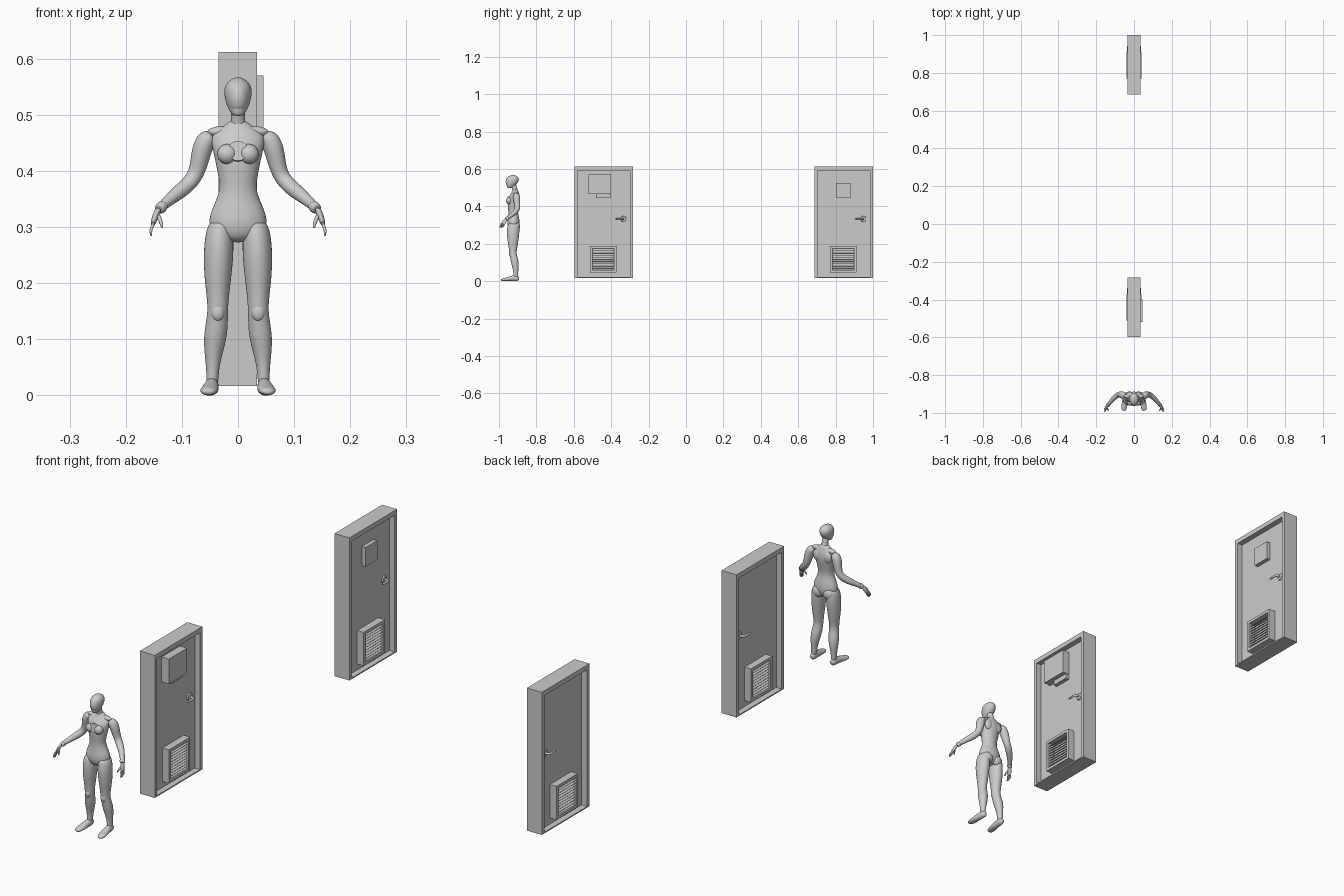
import bpy, bmesh, math
from mathutils import Vector, Matrix


def make(name, bm, smooth=False, mirror=False, subsurf=0):
    bmesh.ops.recalc_face_normals(bm, faces=bm.faces)
    me = bpy.data.meshes.new(name)
    bm.to_mesh(me)
    bm.free()
    for p in me.polygons:
        p.use_smooth = smooth
    ob = bpy.data.objects.new(name, me)
    bpy.context.collection.objects.link(ob)
    if mirror:
        ob.modifiers.new("mirror", 'MIRROR').use_mirror_merge = False
    if subsurf:
        s = ob.modifiers.new("smooth", 'SUBSURF')
        s.levels = s.render_levels = subsurf
    return ob


def add_box(bm, lo, hi):
    lo, hi = Vector(lo), Vector(hi)
    size = hi - lo
    m = Matrix.Translation((lo + hi) / 2) @ Matrix.Diagonal((*size, 1))
    bmesh.ops.create_cube(bm, size=1, matrix=m)


def box(name, lo, hi, mirror=False):
    bm = bmesh.new()
    add_box(bm, lo, hi)
    return make(name, bm, mirror=mirror)


def frame(name, x0, x1, outer, inner, mirror=False):
    """Rectangular frame in the yz plane; outer/inner = (y0, y1, z0, z1)."""
    bm = bmesh.new()
    loops = []
    for x, (a, b, c, d) in ((x0, outer), (x1, outer), (x1, inner), (x0, inner)):
        loops.append([bm.verts.new((x, y, z)) for y, z in ((a, c), (b, c), (b, d), (a, d))])
    for i in range(4):
        p, q = loops[i], loops[(i + 1) % 4]
        for j in range(4):
            k = (j + 1) % 4
            bm.faces.new((p[j], p[k], q[k], q[j]))
    return make(name, bm, mirror=mirror)


def loft(name, sections, ref=(0, 1, 0), mirror=False, n=12, subsurf=2):
    """Elliptical rings (x, y, z, width radius, depth radius) across a path."""
    bm = bmesh.new()
    pts = [Vector(s[:3]) for s in sections]
    rings = []
    for i, s in enumerate(sections):
        t = (pts[min(i + 1, len(pts) - 1)] - pts[max(i - 1, 0)]).normalized()
        if ref == "level":
            u, v = Vector((1, 0, 0)), Vector((0, 1, 0))
        else:
            u = Vector(ref).cross(t).normalized()
            v = t.cross(u)
        ring = []
        for k in range(n):
            a = 2 * math.pi * k / n
            ring.append(bm.verts.new(pts[i] + (u * math.cos(a) * s[3] + v * math.sin(a) * s[4]) * 1.04))
        rings.append(ring)
    for p, q in zip(rings, rings[1:]):
        for k in range(n):
            bm.faces.new((p[k], p[(k + 1) % n], q[(k + 1) % n], q[k]))
    bm.faces.new(rings[0])
    bm.faces.new(rings[-1])
    return make(name, bm, True, mirror, subsurf)


def ellipsoid(name, c, r, mirror=False, tilt=0):
    bm = bmesh.new()
    m = Matrix.Translation(c) @ Matrix.Rotation(tilt, 4, 'X') @ Matrix.Diagonal((*r, 1))
    bmesh.ops.create_uvsphere(bm, u_segments=24, v_segments=16, radius=1, matrix=m)
    return make(name, bm, True, mirror)


def door(tag, y, has_sign):
    w, z0, z1 = 0.314, 0.017, 0.612
    # frame and recessed leaf
    inner = (y + .016, y + w - .016, z0 + .005, z1 - .02)
    frame(tag + "_frame", -.035, .034, (y, y + w, z0, z1), inner)
    box(tag + "_leaf", (-.01, inner[0], inner[2]), (.01, inner[1], inner[3]))
    # louvred vents on both faces
    a, b, c, d = y + .085, y + .225, .047, .187
    frame(tag + "_vent_frame", .01, .04, (a, b, c, d), (a + .012, b - .012, c + .012, d - .012), True)
    bm = bmesh.new()
    for i in range(10):
        geo = bmesh.ops.create_cube(bm, size=1)['verts']
        m = (Matrix.Translation((.024, (a + b) / 2, c + .018 + i * .0115))
             @ Matrix.Rotation(math.radians(36), 4, 'Y')
             @ Matrix.Diagonal((.027, b - a - .024, .0015, 1)))
        bmesh.ops.transform(bm, matrix=m, verts=geo)
    make(tag + "_vent_slats", bm, mirror=True)
    # small window panel, optional larger sign
    box(tag + "_window_panel", (.01, y + .117, .445), (.027, y + .194, .525))
    if has_sign:
        box(tag + "_sign_plate", (.012, y + .077, .466), (.045, y + .197, .57))
    # lever handles on both faces
    hy, hz = y + .262, .333
    bm = bmesh.new()
    bmesh.ops.create_cone(bm, cap_ends=True, segments=24, radius1=.016, radius2=.014, depth=.006,
                          matrix=Matrix.Translation((.012, hy, hz)) @ Matrix.Rotation(math.pi / 2, 4, 'Y'))
    make(tag + "_handle_rose", bm, mirror=True)
    lever = [(.012, hy, hz, .006, .006), (.028, hy, hz, .0055, .0055), (.033, hy - .005, hz, .0055, .0055),
             (.033, hy - .025, hz, .005, .004), (.032, hy - .045, hz, .004, .004)]
    loft(tag + "_handle_lever", lever, ref=(0, 0, 1), mirror=True, n=8, subsurf=1)


door("near_door", -.597, True)
door("far_door", .686, False)

# figure: torso, neck and head
loft("torso", [
    (0, -.922, .272, .022, .018), (0, -.922, .290, .048, .031), (0, -.922, .315, .052, .033),
    (0, -.922, .340, .042, .029), (0, -.924, .365, .031, .025), (0, -.924, .390, .034, .027),
    (0, -.922, .420, .040, .032), (0, -.918, .445, .046, .031), (0, -.914, .465, .047, .023),
    (0, -.912, .478, .026, .016), (0, -.913, .492, .013, .013)], ref="level", n=16)
loft("neck", [(0, -.911, .470, .018, .016), (0, -.913, .485, .013, .014),
              (0, -.918, .500, .012, .014), (0, -.922, .520, .013, .015)], ref="level")
loft("head", [
    (0, -.945, .498, .007, .008), (0, -.941, .502, .012, .015), (0, -.934, .514, .0185, .024),
    (0, -.929, .530, .0235, .032), (0, -.927, .546, .0245, .034), (0, -.926, .557, .020, .028),
    (0, -.926, .564, .011, .016), (0, -.926, .567, .004, .006)], ref="level", n=16)
ellipsoid("face_plate", (0, -.942, .530), (.019, .022, .030), tilt=.1)
ellipsoid("breast", (.019, -.945, .430), (.018, .017, .018), True)
ellipsoid("buttock", (.024, -.905, .292), (.024, .018, .024), True)
ellipsoid("shoulder_blade", (.022, -.900, .445), (.02, .012, .024), True)
ellipsoid("collar_muscle", (.026, -.911, .470), (.028, .012, .010), True)

# chest disc
bm = bmesh.new()
bmesh.ops.create_cone(bm, cap_ends=True, segments=32, radius1=.019, radius2=.018, depth=.012,
                      matrix=Matrix.Translation((0, -.950, .435)) @ Matrix.Rotation(math.radians(80), 4, 'X'))
make("chest_disc", bm)

# legs and feet
loft("leg", [
    (.030, -.922, .312, .018, .024), (.033, -.923, .298, .023, .031), (.034, -.924, .270, .0265, .034),
    (.035, -.925, .240, .0260, .032), (.036, -.925, .210, .0240, .028), (.036, -.925, .175, .0195, .022),
    (.036, -.926, .150, .0180, .019), (.038, -.920, .125, .0200, .020), (.041, -.915, .100, .0205, .021),
    (.044, -.911, .070, .0150, .016), (.0455, -.910, .040, .0105, .012), (.046, -.910, .015, .011, .013)],
    ref="level", mirror=True)
ellipsoid("kneecap", (.036, -.938, .148), (.012, .009, .016), True)
loft("foot", [
    (.046, -.893, .011, .007, .009), (.046, -.902, .014, .0120, .014), (.047, -.920, .0165, .0125, .0165),
    (.049, -.945, .012, .0150, .012), (.052, -.968, .009, .0160, .009), (.053, -.983, .007, .0130, .007),
    (.053, -.989, .006, .0070, .004)], ref=(0, 0, 1), mirror=True)

# arms and hands
loft("arm", [
    (.044, -.909, .464, .011, .013), (.056, -.907, .458, .0185, .0185), (.065, -.905, .437, .0180, .019),
    (.070, -.902, .410, .0155, .016), (.078, -.901, .388, .0140, .014), (.093, -.910, .372, .0140, .014),
    (.112, -.927, .357, .0125, .012), (.130, -.948, .342, .0090, .0095), (.142, -.963, .331, .0075, .008)],
    mirror=True)
loft("wrist_cuff", [(.133, -.952, .340, .009, .010), (.135, -.955, .337, .0105, .011),
                    (.139, -.960, .333, .0100, .011), (.141, -.963, .331, .0080, .009)], mirror=True)
loft("palm", [(.141, -.962, .333, .006, .008), (.146, -.969, .323, .006, .011),
              (.150, -.976, .311, .0055, .012), (.152, -.979, .304, .004, .010)], mirror=True, n=8)
for i, (dy, drop) in enumerate(((-.0095, .0), (-.0035, -.003), (.0025, -.002), (.008, .004))):
    loft("finger_%d" % (i + 1), [
        (.150, -.978 + dy, .309, .0028, .0028), (.154, -.981 + dy, .299, .0030, .0030),
        (.156, -.984 + dy, .292, .0027, .0027), (.154, -.986 + dy, .286 + drop, .0018, .0018)],
        mirror=True, n=8, subsurf=1)
loft("thumb", [(.144, -.972, .323, .004, .004), (.139, -.981, .314, .0038, .0038),
               (.136, -.986, .305, .0032, .0032), (.135, -.988, .298, .002, .002)],
     mirror=True, n=8, subsurf=1)
